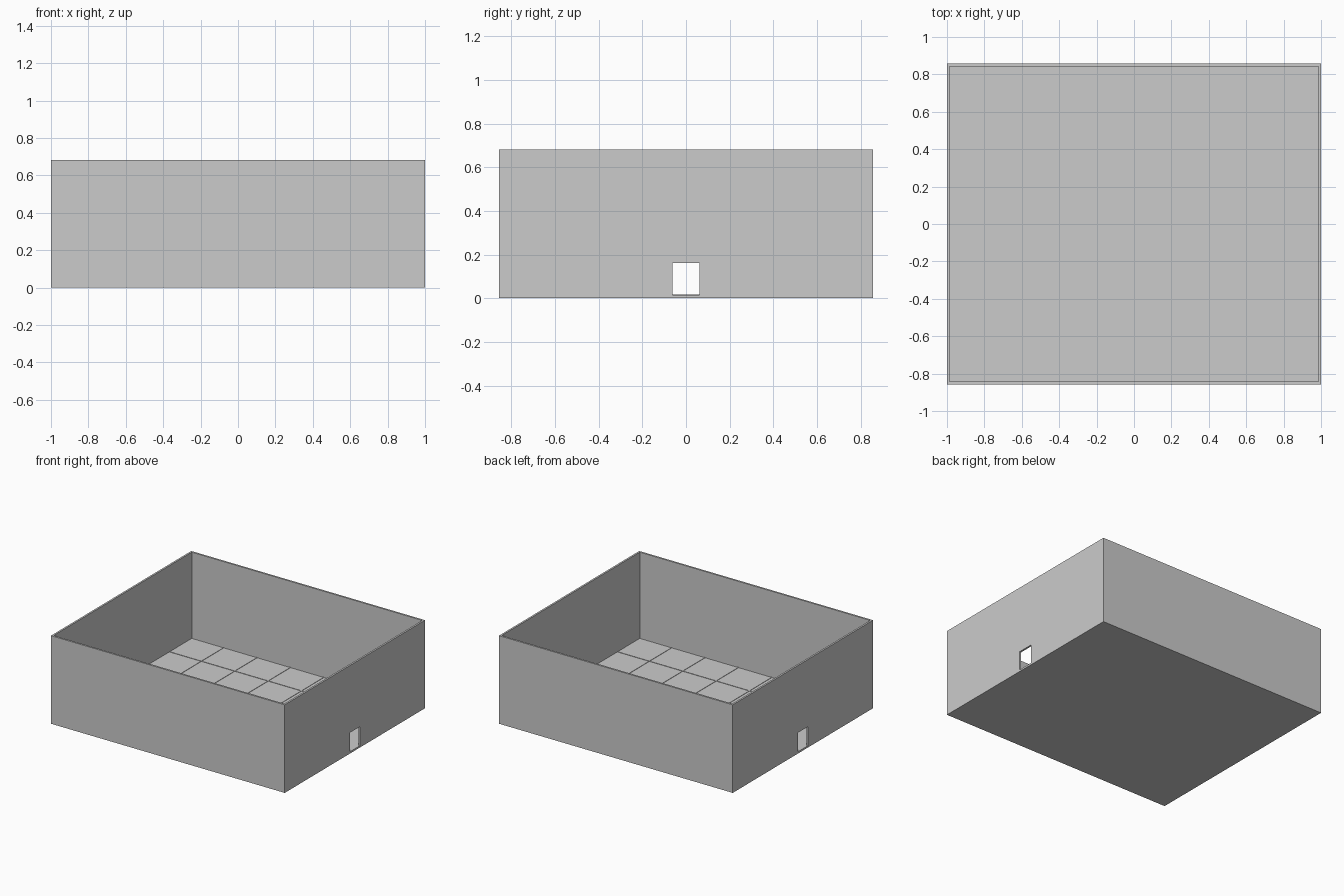
import bpy

if "Cube" in bpy.data.objects:
    bpy.data.objects.remove(bpy.data.objects["Cube"])

L, W, H = 2.0, 1.714, 0.681      # outer size
T = 0.0143                       # wall and slab thickness
CELL = 2.0 / 7                   # floor panel size
DOOR_W, DOOR_TOP = 0.124, 0.161  # opening in each end wall

grey = bpy.data.materials.new("plain grey")
grey.diffuse_color = (0.60, 0.60, 0.60, 1)
grey.use_nodes = True
grey.node_tree.nodes["Principled BSDF"].inputs["Base Color"].default_value = grey.diffuse_color


def box(name, x0, x1, y0, y1, z0, z1):
    bpy.ops.mesh.primitive_cube_add(
        size=1, location=((x0 + x1) / 2, (y0 + y1) / 2, (z0 + z1) / 2))
    ob = bpy.context.object
    ob.name = name
    ob.scale = (x1 - x0, y1 - y0, z1 - z0)
    bpy.ops.object.transform_apply(location=False, rotation=False, scale=True)
    ob.data.materials.append(grey)
    return ob


# Open-topped shell: solid block with the room and the doorways cut out
shell = box("shell", -L / 2, L / 2, -W / 2, W / 2, 0, H)
cutters = [
    box("room_cutter", -L / 2 + T, L / 2 - T, -W / 2 + T, W / 2 - T, T, H + 0.1),
    box("door_cutter", -L, L, -DOOR_W / 2, DOOR_W / 2, T, DOOR_TOP),
]
for cutter in cutters:
    mod = shell.modifiers.new(cutter.name, 'BOOLEAN')
    mod.operation = 'DIFFERENCE'
    mod.solver = 'EXACT'
    mod.object = cutter
    bpy.context.view_layer.objects.active = shell
    bpy.ops.object.modifier_apply(modifier=mod.name)
    bpy.data.objects.remove(cutter, do_unlink=True)

# Fine raised joints between the floor panels
R, RISE = 0.003, 0.003
for i in range(6):
    x = (i - 2.5) * CELL
    box("floor_joint_across", x - R, x + R, -W / 2 + T, W / 2 - T, T - 0.004, T + RISE)
for y in (-2 * CELL, 2 * CELL):
    box("floor_joint_along", -L / 2 + T, L / 2 - T, y - R, y + R, T - 0.004, T + RISE)
